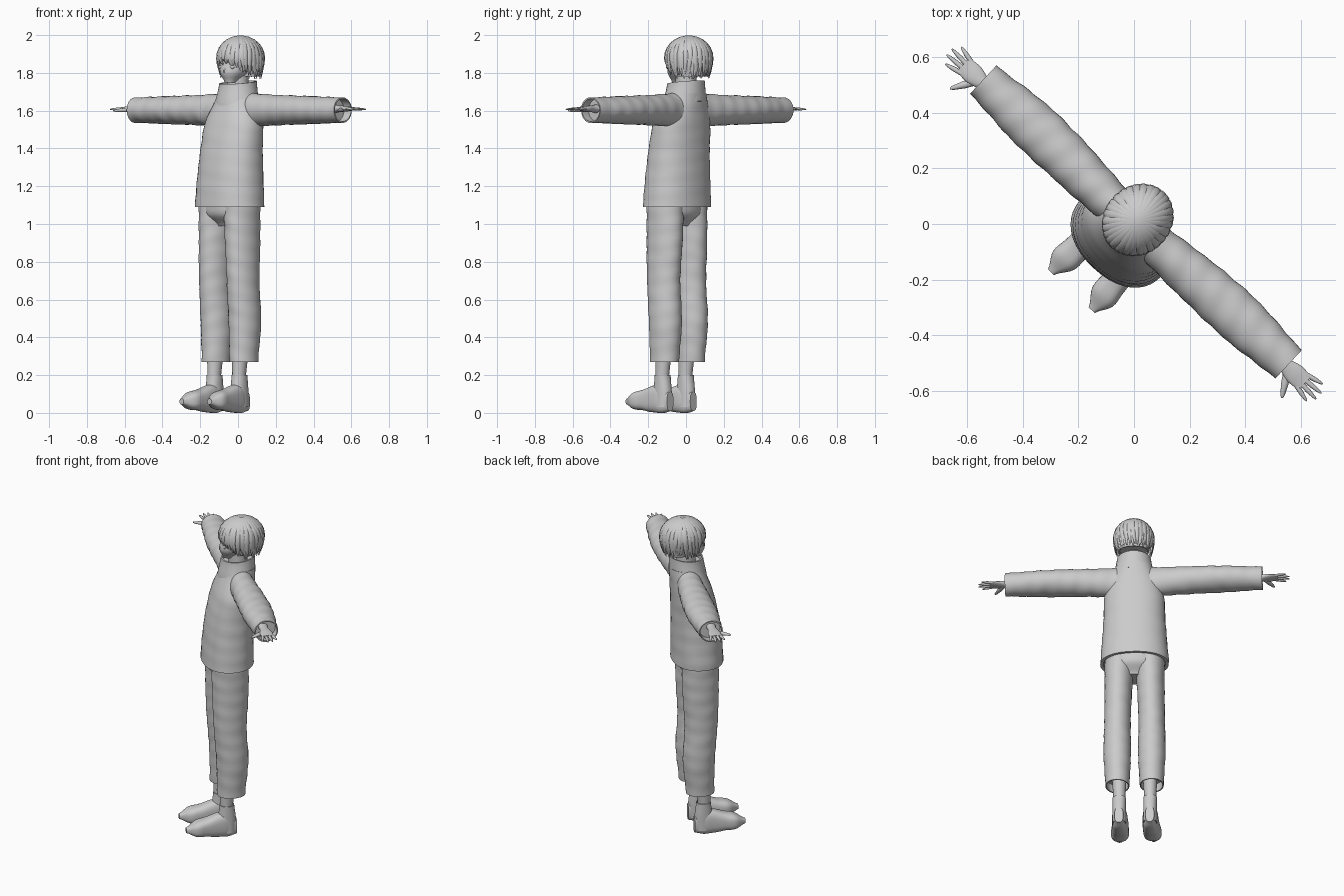
import bpy, bmesh, math, random
from mathutils import Vector, Matrix

random.seed(4)
if "Cube" in bpy.data.objects:
    bpy.data.objects.remove(bpy.data.objects["Cube"])

# The figure is turned so it faces between -x and -y
TURN = Matrix.Rotation(math.radians(-43), 4, "Z")
ACROSS, UP = Vector((0, 1, 0)), Vector((0, 0, 1))
SIDES = {"left": 1, "right": -1}

grey = bpy.data.materials.new("plain_grey")
grey.use_nodes = True
grey.diffuse_color = (.6, .6, .6, 1)
grey.node_tree.nodes["Principled BSDF"].inputs["Base Color"].default_value = grey.diffuse_color
made = []


def skin(name, *parts):
    """Cover each list of rings with quads and close both ends."""
    bm = bmesh.new()
    for rings in parts:
        rows = [[bm.verts.new(point) for point in ring] for ring in rings]
        for low, high in zip(rows, rows[1:]):
            for i in range(len(low)):
                bm.faces.new((low[i - 1], low[i], high[i], high[i - 1]))
        bm.faces.new(rows[0])
        bm.faces.new(rows[-1])
    bmesh.ops.recalc_face_normals(bm, faces=bm.faces)
    bm.transform(TURN)
    mesh = bpy.data.meshes.new(name)
    bm.to_mesh(mesh)
    bm.free()
    mesh.materials.append(grey)
    obj = bpy.data.objects.new(name, mesh)
    bpy.context.collection.objects.link(obj)
    made.append(obj)


def sample(values, t):
    """Read a smooth curve through evenly spaced values, or one constant."""
    if not isinstance(values, list):
        return values
    last = len(values) - 1
    i = min(int(t * last), last - 1)
    f = t * last - i
    before, a, b, after = (values[min(max(k, 0), last)] for k in range(i - 1, i + 3))
    slope_a, slope_b = (b - before) / 2, (after - a) / 2
    bend = f * f * (3 - 2 * f)
    return a + (b - a) * bend + f * (1 - f) * (slope_a * (1 - f) - slope_b * f)


def ellipse(centre, u, v, count, power=2, fold=0, phase=0):
    """One closed section; folds ripple it like cloth."""
    ring = []
    for k in range(count):
        a = math.tau * k / count
        c, s = math.cos(a), math.sin(a)
        ripple = 1 + fold * (math.sin(70 * phase + 2 * c) + math.sin(43 * phase + 3 * a) / 2)
        ring.append(centre + u * ripple * math.copysign(abs(c) ** (2 / power), c)
                    + v * ripple * math.copysign(abs(s) ** (2 / power), s))
    return ring


def loft(axis, start, end, first, second, wide, deep,
         side=1, power=2, fold=0, lip=0, count=32, steps=24):
    """Sections along an axis: two centre curves, two radius curves, optional open lip."""
    order = {"x": "zxy", "y": "xzy", "z": "xyz"}[axis]
    place = {"x": lambda t, u, v: Vector((t * side, u, v)),
             "y": lambda t, u, v: Vector((u * side, t, v)),
             "z": lambda t, u, v: Vector((u * side, v, t))}[axis]
    rings = []

    def add(station, t, scale, rough):
        centre = place(station, sample(first, t), sample(second, t))
        u = place(0, sample(wide, t) * scale, 0)
        v = place(0, 0, sample(deep, t) * scale)
        rings.append(ellipse(centre, u, v, count, power, rough, station))

    for k in range(steps + 1):
        t = k / steps
        add(start + (end - start) * t, t, 1, fold)
    if lip:
        add(end, 1, .9, 0)
        add(end + math.copysign(lip, start - end), 1, .9, 0)
    return rings


def ball(centre, radii, count=32):
    """Ellipsoid sections from the bottom up."""
    rings = []
    for k in range(1, count // 2):
        a = math.tau * k / count
        r = radii * math.sin(a)
        middle = centre - UP * radii.z * math.cos(a)
        rings.append(ellipse(middle, Vector((r.x, 0, 0)), Vector((0, r.y, 0)), count))
    return rings


def finger(root, tip, radius):
    """Tapering round digit."""
    along = (tip - root).normalized()
    across = along.cross(UP)
    rings = []
    for t in (0, .5, .9, 1):
        r = radius * math.sqrt(1.05 - t ** 3)
        rings.append(ellipse(root.lerp(tip, t), across * r, UP * r * .8, 10))
    return rings


# Jacket with an open hem and a standing collar
skin("jacket_body", loft("z", 1.69, 1.09, 0, [0, -.03, -.05, -.06, -.065],
                         [.11, .17, .18, .19, .2], [.1, .12, .135, .145, .15],
                         power=2.2, fold=.006, lip=.03, count=40))
collar = loft("z", 1.64, 1.75, 0, [-.01, 0], [.12, .1], [.11, .1], lip=.03)
for ring in collar:
    for point in ring:
        point.z += point.y * .1
skin("collar", collar)

# Neck, head and face
skin("neck", loft("z", 1.66, 1.82, 0, 0, .055, .055))
skin("head", loft("z", 1.75, 1.95, 0, [-.06, -.03, 0, .01, .01],
                  [.03, .07, .09, .09, .06], [.03, .08, .1, .1, .07]))
skin("nose", ball(Vector((0, -.1, 1.81)), Vector((.008, .014, .02)), 12))
for label, side in SIDES.items():
    skin(label + "_eye", ball(Vector((.04 * side, -.09, 1.83)), Vector((.016, .008, .01)), 16))

# Hair: dome, back volume and two layers of hanging locks
crown, dome = Vector((0, .02, 1.876)), Vector((.114, .13, .12))
skin("hair_dome", ball(crown, dome)[7:])
skin("hair_back", loft("z", 1.9, 1.78, 0, .05, [.108, .106, .09], [.092, .09, .07], lip=.01))
locks = []
total, bends, drops = 60, 6, 3
for i in range(total):
    turn = math.tau * i / total + random.uniform(-.05, .05)
    out = Vector((math.cos(turn), math.sin(turn), 0))
    across = out.cross(UP)
    tip = 1.775 + .07 * max(0, -out.y) ** 3 + random.uniform(-.01, .02)
    sway = random.uniform(-.015, .015)
    lift = 1 + .02 * (i % 2)
    rings = []
    for k in range(bends + drops + 1):
        a = math.radians(6 + 14 * min(k, bends))
        fall = max(0, k - bends) / drops
        reach = math.sin(a) * lift * (1 - fall * fall / 8)
        spot = crown + Vector((dome.x * out.x * reach, dome.y * out.y * reach, 0))
        height = crown.z + dome.z * math.cos(a) * lift
        spot.z = height + (tip - height) * fall
        width = .016 * math.sin(math.pi * (k + .5) / (bends + drops + 1))
        rings.append(ellipse(spot + across * sway * fall, across * width, out * width * .4, 8))
    locks.append(rings)
skin("hair_locks", *locks)

# Trouser seat
skin("trouser_seat", loft("z", 1.16, .99, 0, -.066, [.17, .17, .16, .09], [.125, .12, .11, .06]))

for label, side in SIDES.items():
    # Sleeve with an open cuff
    skin(label + "_sleeve", loft("x", .06, .75, [0, .01, .01], 1.603,
                                 [.07, .085, .09, .07], [.09, .08, .074, .067],
                                 side=side, fold=.016, lip=.05, steps=40))

    # Wrist, palm, fingers and thumb
    hand = [loft("x", .68, .84, 0, 1.61, [.03, .025, .037, .034], [.024, .018, .014, .008], side=side)]
    for i in range(4):
        fan = i - 1.5
        hand.append(finger(Vector((.825 * side, fan * .018, 1.61)),
                           Vector(((.91 - fan * fan * .01) * side, fan * .028, 1.607)), .009))
    hand.append(finger(Vector((.76 * side, -.005, 1.605)), Vector((.815 * side, -.095, 1.6)), .014))
    skin(label + "_hand", *hand)

    # Trouser leg with an open end
    skin(label + "_trouser_leg", loft("z", 1.12, .27, [.09, .1, .1], [-.066, -.066, -.068, -.055, -.062],
                                      [.085, .08, .077, .08, .07], [.11, .107, .097, .094, .083],
                                      side=side, fold=.012, lip=.05, steps=40))

    # Bare ankle
    skin(label + "_ankle", loft("z", .4, .15, .09, [-.075, -.09], [.045, .033], [.05, .036], side=side))

    # Boot: foot with a flat sole rising to the toe, and a shaft
    foot = loft("y", -.03, -.33, [.09, .09, .1], [.06, .075, .07, .065, .06],
                [.025, .042, .047, .05, .05, .015], [.05, .075, .07, .055, .045, .015],
                side=side, power=2.8)
    for ring in foot:
        for point in ring:
            point.z = max(point.z, -.06 * (point.y + .1), 0)
    shaft = loft("z", .03, .2, .09, -.085, .04, [.05, .052, .042], side=side, power=2.2, lip=.02)
    skin(label + "_boot", foot, shaft)

# Smooth shading with crisp hems
bpy.ops.object.select_all(action="DESELECT")
for obj in made:
    obj.select_set(True)
bpy.context.view_layer.objects.active = made[0]
bpy.ops.object.shade_smooth_by_angle(angle=math.radians(45))
